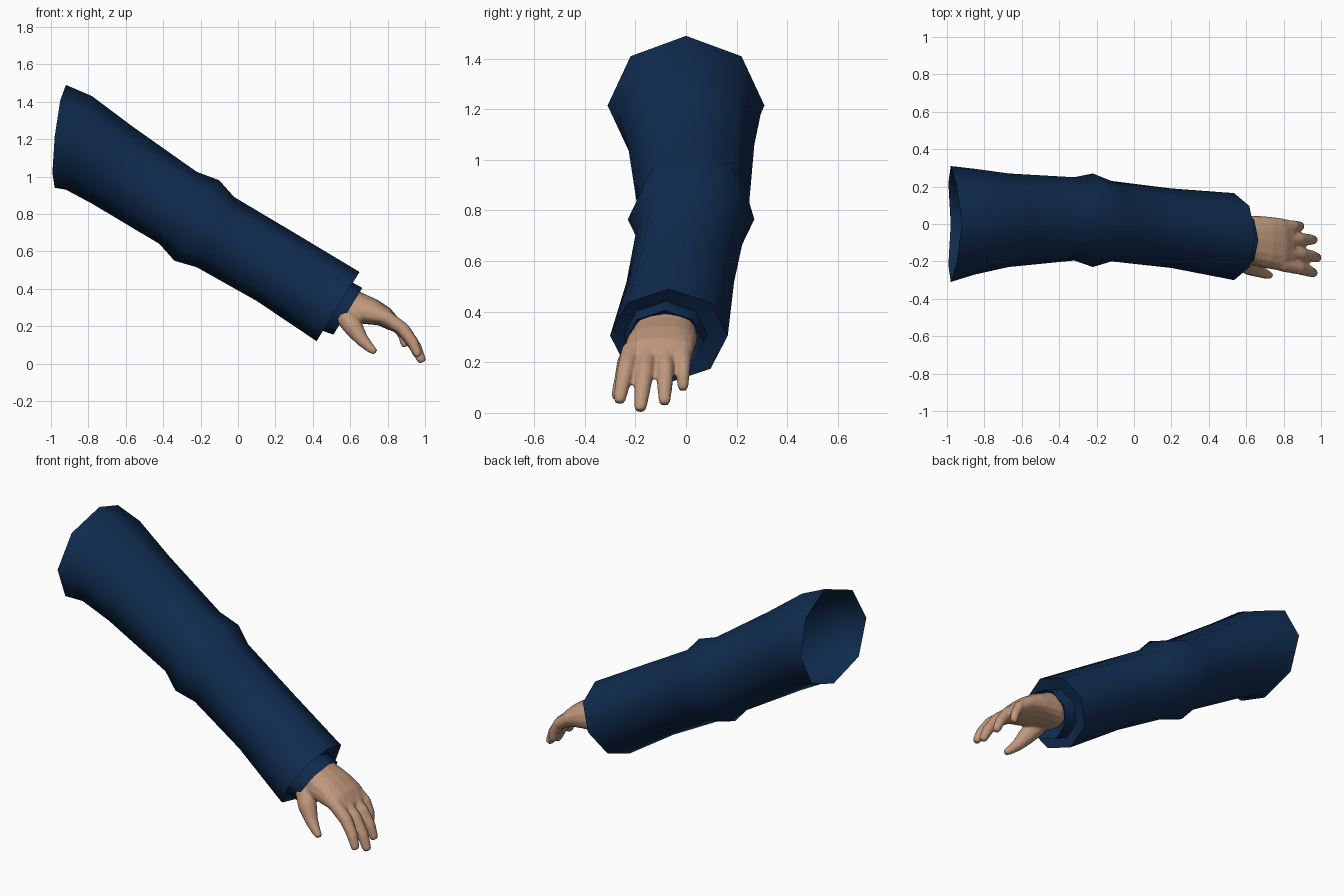
import bpy, bmesh
from math import sin, cos, pi, radians, copysign
from mathutils import Vector

if "Cube" in bpy.data.objects:
    bpy.data.objects.remove(bpy.data.objects["Cube"])


def material(name, rgb):
    m = bpy.data.materials.new(name)
    m.diffuse_color = (*rgb, 1)
    m.use_nodes = True
    m.node_tree.nodes["Principled BSDF"].inputs["Base Color"].default_value = m.diffuse_color
    return m


def section(top, bottom, y0, y1, sides=8, power=1.0, bulge=0.0):
    """Oval ring from its top and bottom (x, z) points and its y extent."""
    pts = []
    for k in range(sides):
        a = 2 * pi * k / sides
        c = copysign(abs(cos(a)) ** power, cos(a))
        s = copysign(abs(sin(a)) ** power, sin(a))
        x = (top[0] + bottom[0]) / 2 + c * (top[0] - bottom[0]) / 2 - bulge * abs(s)
        z = (top[1] + bottom[1]) / 2 + c * (top[1] - bottom[1]) / 2
        pts.append(Vector((x, (y0 + y1) / 2 + s * (y1 - y0) / 2, z)))
    return pts


def tube_rings(path, radii, sides=10):
    """Round rings square to a path."""
    path = [Vector(p) for p in path]
    rings = []
    for i, p in enumerate(path):
        t = (path[min(i + 1, len(path) - 1)] - path[max(i - 1, 0)]).normalized()
        up = t.cross(Vector((0, 1, 0))).normalized()
        side = up.cross(t)
        rings.append([p + radii[i] * (up * cos(2 * pi * k / sides) + side * sin(2 * pi * k / sides))
                      for k in range(sides)])
    return rings


def loft(bm, rings, capped):
    loops = [[bm.verts.new(p) for p in r] for r in rings]
    n = len(loops[0])
    for a, b in zip(loops, loops[1:]):
        for k in range(n):
            bm.faces.new((a[k], a[(k + 1) % n], b[(k + 1) % n], b[k]))
    if capped:
        bm.faces.new(loops[0])
        bm.faces.new(loops[-1])


def finish(bm, name, mat):
    bmesh.ops.recalc_face_normals(bm, faces=bm.faces)
    me = bpy.data.meshes.new(name)
    bm.to_mesh(me)
    bm.free()
    me.materials.append(mat)
    ob = bpy.data.objects.new(name, me)
    bpy.context.collection.objects.link(ob)
    me.shade_smooth()
    return ob


cloth = material("navy_cloth", (0.005, 0.025, 0.08))
skin = material("skin", (0.52, 0.31, 0.2))

# Sleeve: open at the shoulder, flared at elbow, tucked into an inner cuff
sleeve_sections = [
    ((-0.92, 1.49), (-0.98, 0.94), -0.31, 0.31, 0.03),
    ((-0.78, 1.43), (-0.92, 0.93), -0.27, 0.295, 0),
    ((-0.56, 1.265), (-0.78, 0.855), -0.23, 0.27, 0),
    ((-0.22, 1.025), (-0.42, 0.64), -0.195, 0.25, 0),
    ((-0.10, 0.98), (-0.34, 0.55), -0.23, 0.27, 0),
    ((-0.02, 0.89), (-0.22, 0.515), -0.20, 0.23, 0),
    ((0.30, 0.70), (0.10, 0.335), -0.235, 0.19, 0),
    ((0.65, 0.49), (0.42, 0.12), -0.30, 0.165, 0),
    ((0.60, 0.44), (0.44, 0.18), -0.245, 0.085, 0),
    ((0.665, 0.405), (0.51, 0.155), -0.24, 0.07, 0),
    ((0.62, 0.38), (0.50, 0.23), -0.18, 0.02, 0),
]
bm = bmesh.new()
loft(bm, [section(t, b, y0, y1, bulge=g) for t, b, y0, y1, g in sleeve_sections], False)
sleeve = finish(bm, "sleeve", cloth)
sleeve.data.set_sharp_from_angle(angle=radians(60))

# Hand: palm, four curled fingers and a thumb, fused into one skin
bm = bmesh.new()
palm = [
    ((0.60, 0.42), (0.47, 0.25), -0.20, 0.035),
    ((0.66, 0.38), (0.54, 0.215), -0.215, 0.045),
    ((0.745, 0.342), (0.645, 0.215), -0.235, 0.042),
    ((0.815, 0.295), (0.75, 0.205), -0.25, 0.032),
    ((0.865, 0.235), (0.815, 0.175), -0.255, 0.02),
]
loft(bm, [section(*p, sides=16, power=0.8) for p in palm], True)

# base y, tip (x, y, z) and thickness of each finger
fingers = [
    (-0.215, (0.968, -0.265, 0.04), 1.0),
    (-0.150, (0.988, -0.182, 0.008), 1.05),
    (-0.080, (0.968, -0.085, 0.034), 1.0),
    (-0.012, (0.895, -0.012, 0.09), 0.88),
]
for y, (tx, ty, tz), s in fingers:
    base = Vector((0.79, y, 0.25))
    tip = Vector((tx, ty, tz))
    arch = Vector((0.022, 0, 0.018))
    path = [base, base.lerp(tip, 0.4) + arch, base.lerp(tip, 0.73) + arch * 0.75,
            base.lerp(tip, 0.95) + arch * 0.1, tip]
    loft(bm, tube_rings(path, [r * s for r in (0.04, 0.036, 0.031, 0.024, 0.017)]), True)

thumb = [(0.575, -0.18, 0.255), (0.62, -0.225, 0.19), (0.665, -0.25, 0.125),
         (0.71, -0.27, 0.08), (0.735, -0.278, 0.06)]
loft(bm, tube_rings(thumb, (0.058, 0.052, 0.036, 0.025, 0.017)), True)
hand = finish(bm, "hand", skin)
fuse = hand.modifiers.new("fuse", 'REMESH')
fuse.mode = 'VOXEL'
fuse.voxel_size = 0.008
fuse.use_smooth_shade = True
soften = hand.modifiers.new("soften", 'SMOOTH')
soften.factor = 0.5
soften.iterations = 4
